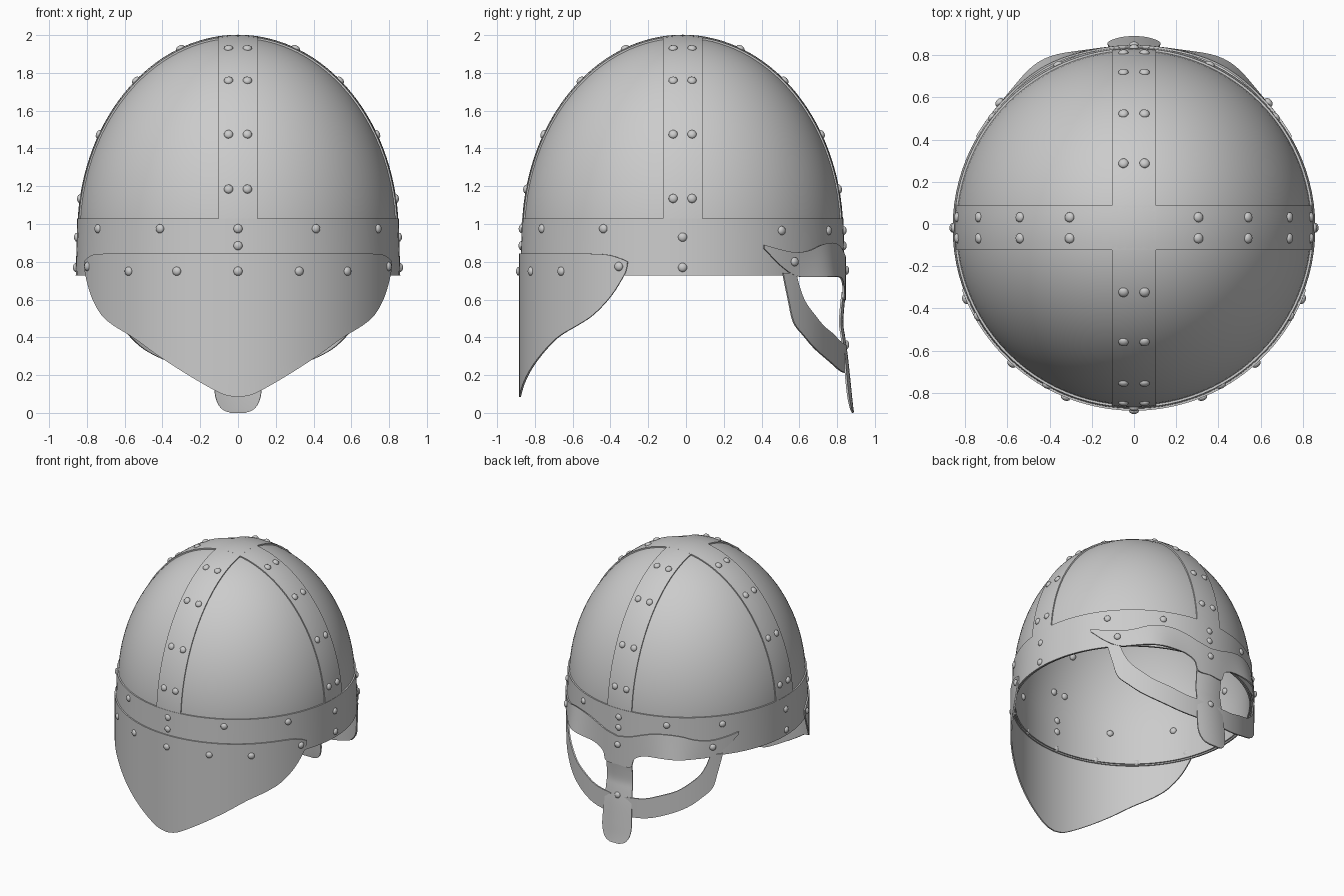
import bpy, bmesh
from math import sin, cos, radians, sqrt, pi, exp
from mathutils import Vector, Matrix

if "Cube" in bpy.data.objects:
    bpy.data.objects.remove(bpy.data.objects["Cube"])

CY = -0.018            # y of the helmet axis
ZC, R, H = 0.95, 0.838, 1.036   # dome centre height, radius, rise


def finish(ob, thick=0.0, mirror=False):
    """Mirror, thicken, apply and smooth."""
    if mirror:
        m = ob.modifiers.new("mirror", 'MIRROR')
        m.merge_threshold = 0.002
    if thick:
        s = ob.modifiers.new("thickness", 'SOLIDIFY')
        s.thickness, s.offset = thick, 0
    bpy.ops.object.select_all(action='DESELECT')
    ob.select_set(True)
    bpy.context.view_layer.objects.active = ob
    bpy.ops.object.convert(target='MESH')
    bpy.ops.object.shade_smooth_by_angle(angle=radians(35))


def grid(name, rows, closed=False, thick=0.0, mirror=False):
    """Skin a list of point rows with quads."""
    n = len(rows[0])
    verts = [p for row in rows for p in row]
    faces = []
    for i in range(len(rows) - 1):
        for j in range(n if closed else n - 1):
            k = (j + 1) % n
            faces.append((i * n + j, i * n + k, (i + 1) * n + k, (i + 1) * n + j))
    me = bpy.data.meshes.new(name)
    me.from_pydata(verts, [], faces)
    bm = bmesh.new()
    bm.from_mesh(me)
    bmesh.ops.remove_doubles(bm, verts=bm.verts, dist=1e-5)
    bmesh.ops.recalc_face_normals(bm, faces=bm.faces)
    bm.to_mesh(me)
    bm.free()
    ob = bpy.data.objects.new(name, me)
    bpy.context.collection.objects.link(ob)
    finish(ob, thick, mirror)
    return ob


def curve(pts, sub=4):
    """Catmull-Rom through tuples."""
    p = [Vector(q) for q in pts]
    p = [2 * p[0] - p[1]] + p + [2 * p[-1] - p[-2]]
    out = []
    for i in range(1, len(p) - 2):
        a, b, c, d = p[i - 1:i + 3]
        for k in range(sub):
            t = k / sub
            out.append(0.5 * (2 * b + (c - a) * t + (2 * a - 5 * b + 4 * c - d) * t * t
                              + (3 * b - a - 3 * c + d) * t ** 3))
    return out + [p[-2]]


def polar(a, r, z, side):
    """Point at angle a (degrees) away from the +y or -y direction."""
    return (r * sin(radians(a)), CY + side * r * cos(radians(a)), z)


def sheet(name, lower, upper, side, radius, thick=0.01, nv=8):
    """Mirrored plate wrapped around the helmet between two (angle, z) edges."""
    rows = []
    for lo, hi in zip(curve(lower), curve(upper)):
        row = []
        for j in range(nv + 1):
            a, z = lo.lerp(hi, j / nv)
            row.append(polar(a, radius(a, j / nv), z, side))
        rows.append(row)
    return grid(name, rows, thick=thick, mirror=True)


def revolve(name, profile, thick, seg=96):
    rows = [[polar(360 * j / seg, r, z, 1) for j in range(seg)] for r, z in profile]
    return grid(name, rows, closed=True, thick=thick)


# Dome shell and brow band
dome = [(R, 0.735), (R, 0.84)] + [(R * cos(t * pi / 48), ZC + H * sin(t * pi / 48)) for t in range(25)]
revolve("dome", dome, 0.01)
revolve("rim_band", [(0.853, 0.728), (0.849, 0.88), (0.845, 1.03)], 0.012)


# Crossing straps over the dome
def strap_point(t, u, along_x, rr=0.846, hh=1.047):
    k = sqrt(1 - (u / rr) ** 2)
    s, z = rr * k * cos(t), ZC + hh * k * sin(t)
    return (s, CY + u, z) if along_x else (u, CY + s, z)


for name, along in (("side_to_side_strap", True), ("front_to_back_strap", False)):
    grid(name, [[strap_point(pi * i / 64, -0.104 + 0.208 * j / 6, along) for j in range(7)]
                for i in range(65)], thick=0.01)

# Neck guard on the -y side
sheet("neck_guard",
      [(0, .083), (5, .097), (11, .142), (20, .22), (30, .31), (40, .40), (50, .465),
       (57, .522), (64, .62), (69, .73), (70, .77)],
      [(0, .843), (5, .843), (11, .843), (20, .843), (30, .843), (40, .843), (50, .843),
       (57, .842), (63, .836), (68, .815), (70.3, .80)],
      -1, lambda a, v: 0.861)

# Eyebrow plate on the +y side, flaring out over each eye
sheet("eyebrow_plate",
      [(0, .60), (7, .60), (9, .67), (14, .71), (22, .72), (30, .72), (38, .72),
       (46, .725), (53, .78), (60, .87)],
      [(0, .82), (7, .84), (12, .865), (18, .89), (25, .90), (32, .89), (39, .86),
       (46, .85), (53, .865), (60, .89)],
      1, lambda a, v: 0.860 + 0.042 * exp(-((a - 29) / 11) ** 2) * (1 - 0.75 * v))

# Eye loops running from the eyebrows to the nose guard
sheet("eye_loop",
      [(4, .21), (15, .225), (25, .27), (35, .335), (42, .41), (47, .48), (49.5, .6), (52, .74)],
      [(4, .36), (14, .375), (22, .415), (30, .46), (36, .52), (41, .585), (44, .66), (46, .74)],
      1, lambda a, v: 0.861, nv=4)

# Nose guard: (y, z, half width)
nose = [(.842, .64, .112), (.832, .55, .11), (.828, .47, .11), (.838, .40, .112), (.852, .30, .116),
        (.868, .15, .125), (.876, .07, .115), (.882, .02, .085), (.885, .001, .04)]
grid("nose_guard", [[(w * u / 4, y - 1.1 * (w * u / 4) ** 2, z) for u in range(-4, 5)]
                    for y, z, w in curve(nose)], thick=0.01)

# Rivets: collect (position, outward normal)
spots = []
for z_f, z_s in ((1.93, 1.93), (1.76, 1.76), (1.475, 1.475), (1.185, 1.135)):
    for along, z in ((False, z_f), (True, z_s)):
        for sgn in (1, -1):
            for u in (-0.05, 0.05):
                k = sqrt(1 - (u / 0.851) ** 2 - ((z - ZC) / 1.052) ** 2)
                s = sgn * 0.851 * k
                x, y = (s, u) if along else (u, s)
                spots.append((Vector((x, y + CY, z)),
                              Vector((x / .85 ** 2, y / .85 ** 2, (z - ZC) / 1.05 ** 2))))


def ring(angles, z, r, side):
    for a in angles:
        p = Vector(polar(a, r, z, side))
        spots.append((p, Vector((p.x, p.y - CY, 0))))


ring((-60.5, -29, 0, 29, 60.5), 0.975, 0.852, -1)
ring((-52, -25, 0, 25, 52), 0.965, 0.852, 1)
ring((-42, -22, 0, 22, 42), 0.75, 0.866, -1)
ring((-67, 67), 0.775, 0.866, -1)
ring((0,), 0.885, 0.853, -1)
ring((0,), 0.885, 0.853, 1)
ring((0,), 0.755, 0.866, 1)
ring((0,), 0.36, 0.866, 1)
ring((-47, 47), 0.80, 0.871, 1)
ring((-90, 90), 0.77, 0.858, 1)
ring((-90, 90), 0.93, 0.852, 1)

bm = bmesh.new()
for p, n in spots:
    mat = (Matrix.Translation(p) @ n.to_track_quat('Z', 'Y').to_matrix().to_4x4()
           @ Matrix.Diagonal((0.024, 0.024, 0.016, 1)))
    bmesh.ops.create_uvsphere(bm, u_segments=14, v_segments=8, radius=1, matrix=mat)
    # inner clenched head
    inner = Matrix.Translation(-n.normalized() * 0.022) @ mat
    bmesh.ops.create_uvsphere(bm, u_segments=14, v_segments=8, radius=1, matrix=inner)
me = bpy.data.meshes.new("rivets")
bm.to_mesh(me)
bm.free()
rivets = bpy.data.objects.new("rivets", me)
bpy.context.collection.objects.link(rivets)
finish(rivets)
